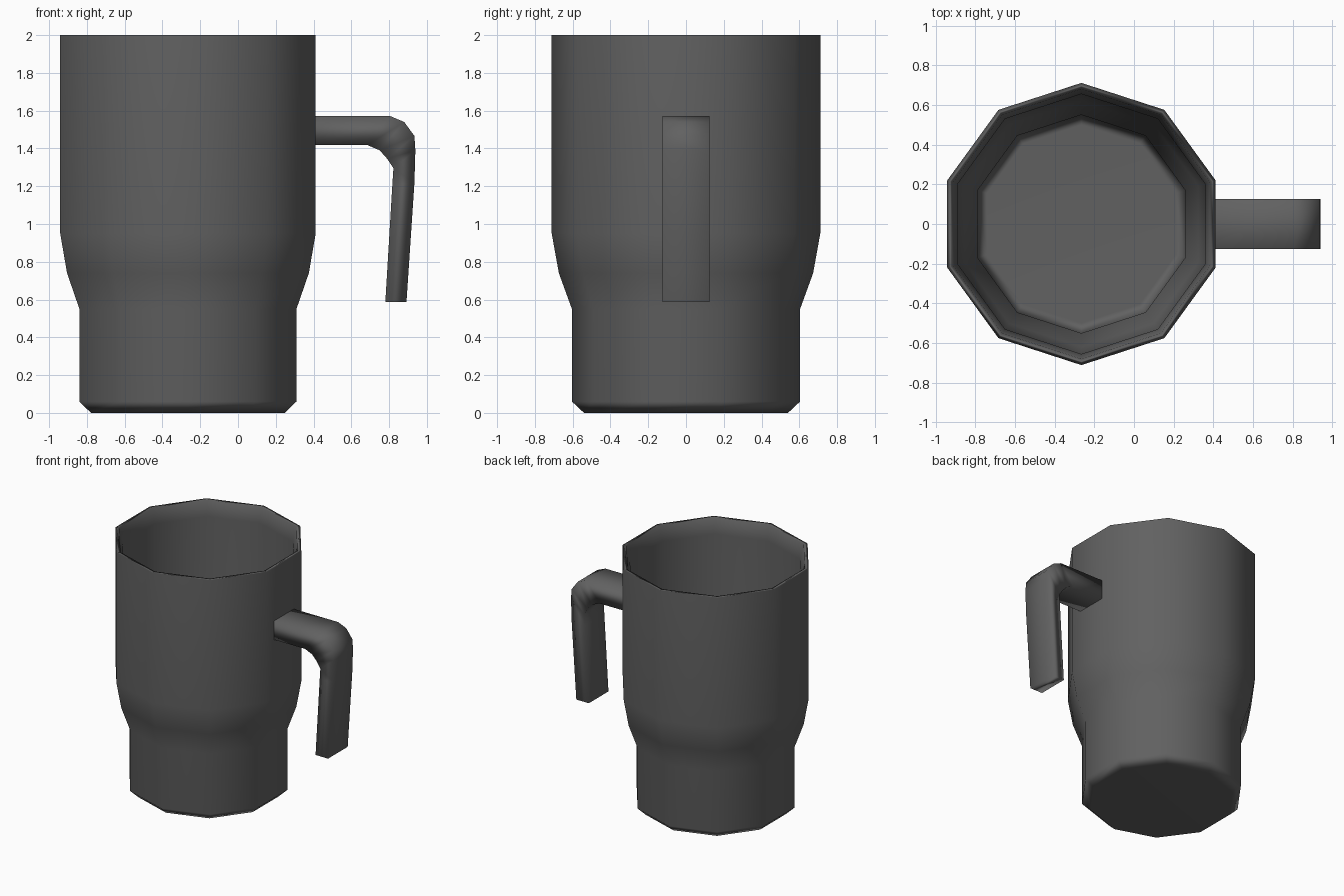
import bpy
import bmesh
import math

cube = bpy.data.objects.get("Cube")
if cube:
    bpy.data.objects.remove(cube, do_unlink=True)

# Material
grey = bpy.data.materials.new("dark grey")
grey.use_nodes = True
colour = (0.12, 0.12, 0.12, 1)
grey.diffuse_color = colour
bsdf = next(n for n in grey.node_tree.nodes if n.type == 'BSDF_PRINCIPLED')
bsdf.inputs["Base Color"].default_value = colour
bsdf.inputs["Roughness"].default_value = 0.6


def skin(name, rings, location=(0, 0, 0)):
    """Join successive rings of points into a closed, smoothly shaded solid."""
    bm = bmesh.new()
    loops = [[bm.verts.new(p) for p in ring] for ring in rings]
    count = len(loops[0])
    for a, b in zip(loops, loops[1:]):
        for i in range(count):
            j = (i + 1) % count
            bm.faces.new((a[i], a[j], b[j], b[i]))
    bm.faces.new(loops[0])
    bm.faces.new(loops[-1])
    bmesh.ops.recalc_face_normals(bm, faces=bm.faces)
    for face in bm.faces:
        face.smooth = True
    mesh = bpy.data.meshes.new(name)
    bm.to_mesh(mesh)
    bm.free()
    mesh.materials.append(grey)
    obj = bpy.data.objects.new(name, mesh)
    bpy.context.collection.objects.link(obj)
    obj.location = location
    # Large faces dominate the shading over the narrow rim and bevel
    obj.modifiers.new("soft shading", 'WEIGHTED_NORMAL')
    return obj


# Ten-sided cup: outside from foot to rim, then inside down to the floor
SIDES = 10


def ring(radius, z):
    angles = [math.pi / 2 + 2 * math.pi * i / SIDES for i in range(SIDES)]
    return [(radius * math.cos(a), radius * math.sin(a), z) for a in angles]


profile = [(0.54, 0), (0.604, 0.06), (0.604, 0.55), (0.673, 0.74),
           (0.711, 0.95), (0.711, 2), (0.68, 2), (0.655, 1.88),
           (0.655, 0.97), (0.62, 0.77), (0.55, 0.58), (0.55, 0.12),
           (0.5, 0.07)]
skin("cup_body", [ring(r, z) for r, z in profile], (-0.265, 0, 0))

# Open handle: matching outer and inner outline points swept across its width
outer = [(0.40, 1.571), (0.807, 1.571), (0.88, 1.54), (0.934, 1.466),
         (0.939, 1.39), (0.934, 1.217), (0.892, 0.587)]
inner = [(0.40, 1.418), (0.685, 1.418), (0.75, 1.39), (0.79, 1.345),
         (0.823, 1.296), (0.817, 1.206), (0.78, 0.587)]
HALF = 0.125
skin("handle", [[(o[0], -HALF, o[1]), (o[0], HALF, o[1]),
                 (i[0], HALF, i[1]), (i[0], -HALF, i[1])]
                for o, i in zip(outer, inner)])
